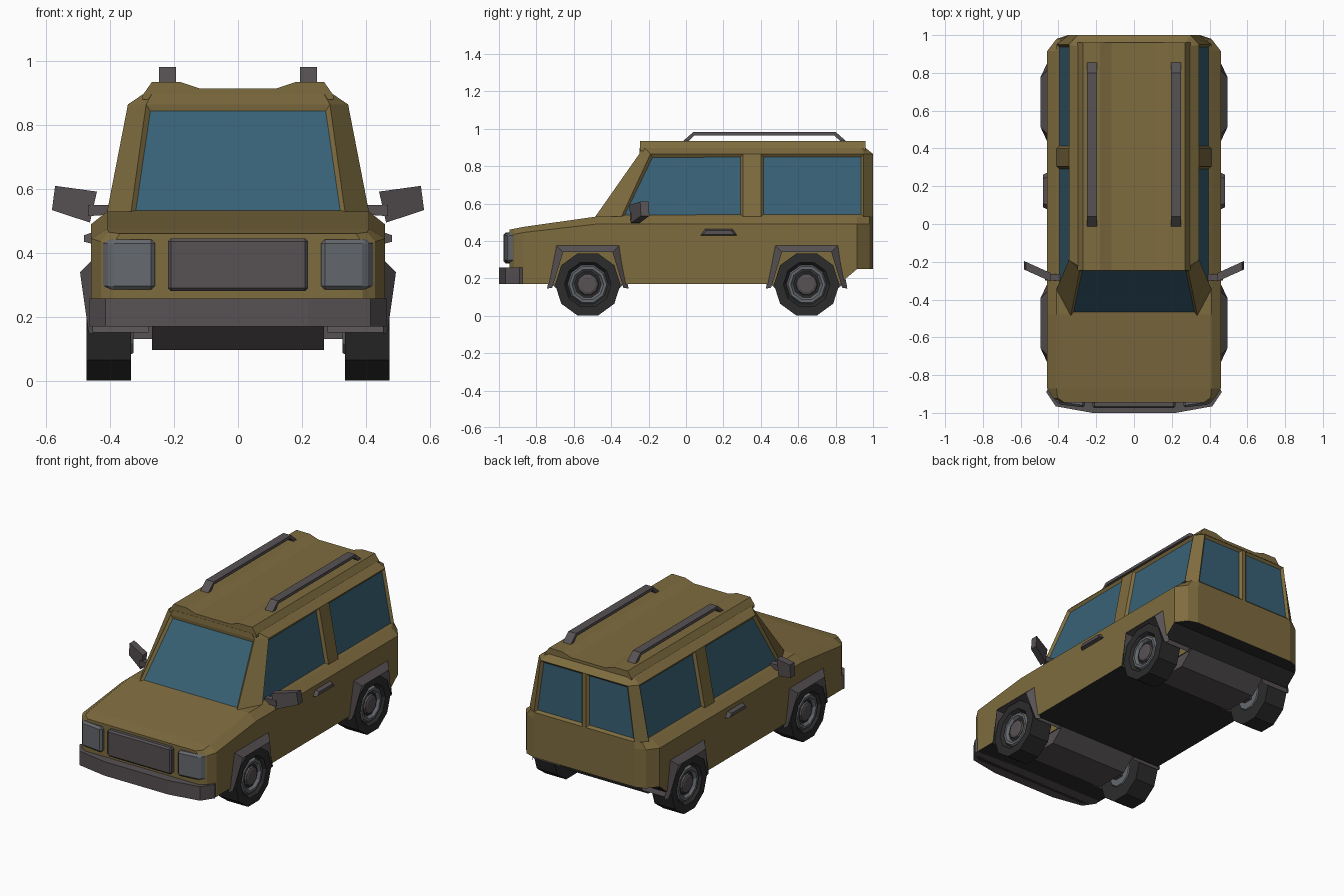
import bpy, bmesh, math

if "Cube" in bpy.data.objects:
    bpy.data.objects.remove(bpy.data.objects["Cube"])


def material(name, rgb):
    m = bpy.data.materials.new(name)
    m.diffuse_color = (*rgb, 1)
    m.use_nodes = True
    m.node_tree.nodes["Principled BSDF"].inputs["Base Color"].default_value = m.diffuse_color
    return m


PAINT = material("paint", (0.21, 0.15, 0.05))
GLASS = material("glass", (0.04, 0.12, 0.18))
TRIM = material("trim", (0.095, 0.082, 0.085))
BLACK = material("black", (0.025, 0.025, 0.025))
METAL = material("metal", (0.13, 0.14, 0.155))


def finish(name, bm, mats, mirror=False, bevel=0):
    bmesh.ops.recalc_face_normals(bm, faces=bm.faces)
    me = bpy.data.meshes.new(name)
    bm.to_mesh(me)
    bm.free()
    ob = bpy.data.objects.new(name, me)
    bpy.context.collection.objects.link(ob)
    for m in mats:
        me.materials.append(m)
    if bevel:
        b = ob.modifiers.new("bevel", 'BEVEL')
        b.width, b.segments = bevel, 1
    if mirror:
        ob.modifiers.new("mirror", 'MIRROR').use_mirror_merge = False
    return ob


def loft(rings, closed=True, caps=True):
    """Skin a list of equal-length point rings; returns bmesh and rows of faces."""
    bm = bmesh.new()
    vs = [[bm.verts.new(p) for p in r] for r in rings]
    n = len(rings[0])
    rows = []
    for a, b in zip(vs, vs[1:]):
        rows.append([bm.faces.new((a[i], a[(i + 1) % n], b[(i + 1) % n], b[i]))
                     for i in range(n if closed else n - 1)])
    if caps:
        bm.faces.new(vs[0])
        bm.faces.new(vs[-1])
    return bm, rows


def prism(name, pts, axis, lo, hi, mat, mirror=False, bevel=0):
    """Extrude a 2D outline along an axis."""
    put = {'x': lambda p, t: (t, p[0], p[1]),
           'y': lambda p, t: (p[0], t, p[1]),
           'z': lambda p, t: (p[0], p[1], t)}[axis]
    bm, _ = loft([[put(p, t) for p in pts] for t in (lo, hi)])
    return finish(name, bm, [mat], mirror, bevel)


def both(half):
    """Complete a half outline (x > 0) with its mirrored points."""
    return half + [(-p[0], *p[1:]) for p in reversed(half)]


# lower body: y, half width, bottom, shoulder height, top half width, top height
stations = [(-0.945, 0.39, 0.17, 0.43, 0.37, 0.46), (-0.92, 0.43, 0.17, 0.435, 0.405, 0.465),
            (-0.87, 0.46, 0.17, 0.445, 0.41, 0.475), (-0.48, 0.46, 0.17, 0.49, 0.41, 0.53),
            (0.82, 0.46, 0.17, 0.49, 0.41, 0.53), (0.915, 0.46, 0.25, 0.49, 0.41, 0.53),
            (0.98, 0.41, 0.25, 0.49, 0.385, 0.53), (1.0, 0.35, 0.25, 0.49, 0.34, 0.53)]
bm, _ = loft([both([(w, y, zb), (w, y, zs), (wt, y, zt)]) for y, w, zb, zs, wt, zt in stations])
bmesh.ops.recalc_face_normals(bm, faces=bm.faces)
for f in bm.faces:
    if f.normal.z < -0.5:
        f.material_index = 1
body = finish("lower_body", bm, [PAINT, BLACK])

# cabin: z, front half width, front y, side half width, pillar y, corner y, rear half width, rear y
levels = [(0.53, 0.335, -0.485, 0.41, -0.345, 0.95, 0.345, 1.0),
          (0.865, 0.288, -0.25, 0.345, -0.19, 0.95, 0.30, 1.0),
          (0.897, 0.27, -0.248, 0.298, -0.22, 0.94, 0.27, 0.96)]
bm, rows = loft([both([(xf, yf, z), (xs, ys, z), (xs, 0.305, z), (xs, 0.4, z), (xs, yc, z),
                       (xr, yr, z), (0.012, yr, z)])
                 for z, xf, yf, xs, ys, yc, xr, yr in levels])
bmesh.ops.recalc_face_normals(bm, faces=bm.faces)
for i in (1, 3, 5, 7, 9, 11, 13):
    f = rows[0][i]
    bmesh.ops.inset_individual(bm, faces=[f], thickness=0.02, depth=-0.014)
    f.material_index = 1
finish("cabin_with_windows", bm, [PAINT, GLASS])

# roof with raised shoulders, and the two rails
prism("roof", both([(0.30, 0.88), (0.298, 0.895), (0.27, 0.935), (0.18, 0.935), (0.12, 0.915)]),
      'y', -0.247, 0.96, PAINT)
prism("roof_rail", [(-0.02, 0.93), (0.04, 0.983), (0.8, 0.983), (0.86, 0.93),
                    (0.83, 0.93), (0.79, 0.965), (0.045, 0.965), (0.012, 0.93)],
      'x', 0.195, 0.248, TRIM, True)

# bumper, grille, headlights
prism("front_bumper", both([(0.45, -0.86), (0.465, -0.89), (0.415, -0.965), (0.22, -1.0)]),
      'z', 0.17, 0.257, TRIM)
prism("grille", [(-0.22, 0.28), (0.22, 0.28), (0.22, 0.445), (-0.22, 0.445)],
      'y', -0.975, -0.93, TRIM, False, 0.01)
prism("headlight", [(0.26, -0.9), (0.26, -0.972), (0.4, -0.955), (0.452, -0.885), (0.4, -0.86)],
      'z', 0.285, 0.442, METAL, True, 0.012)

# mirrors: angled housing on a short stem
def mirror_y(x, back):
    return -0.305 + 0.45 * (x - 0.44) + back


head = [(0.442, 0.592), (0.573, 0.61), (0.583, 0.534), (0.464, 0.495)]
bm, _ = loft([[(x, mirror_y(x, t), z) for x, z in head] for t in (0, 0.045)])
finish("side_mirror", bm, [TRIM], True)
prism("mirror_stem", [(0.39, 0.55), (0.47, 0.55), (0.47, 0.515), (0.4, 0.52)],
      'y', -0.30, -0.265, TRIM, True)

# door handles
bm, _ = loft([[(0.455, 0.075, 0.428), (0.455, 0.1, 0.465), (0.455, 0.25, 0.465), (0.455, 0.275, 0.428)],
              [(0.483, 0.09, 0.435), (0.483, 0.11, 0.455), (0.483, 0.24, 0.455), (0.483, 0.26, 0.435)]])
finish("door_handle", bm, [TRIM], True)


def lathe(name, profile, yc, mat):
    """Ten-sided turned part around a wheel axle, profile of (x, radius)."""
    angles = [math.radians(18 + 36 * i) - math.pi / 2 for i in range(10)]
    bm, _ = loft([[(x, yc + r * math.cos(a), 0.167 + r * math.sin(a)) for a in angles]
                  for x, r in profile])
    return finish(name, bm, [mat], True)


for side, yc in (("front", -0.525), ("rear", 0.645)):
    # wheel well cut into the body
    well = prism(side + "_well_cutter", [(yc - 0.21, 0.1), (yc - 0.145, 0.355),
                                         (yc + 0.145, 0.355), (yc + 0.21, 0.1)],
                 'x', 0.275, 0.6, PAINT, True)
    well.hide_render = True
    well.hide_viewport = False
    well.display_type = 'WIRE'
    cut = body.modifiers.new(side + "_well", 'BOOLEAN')
    cut.operation, cut.object, cut.solver = 'DIFFERENCE', well, 'EXACT'

    # flare: outer edge on the body, protruding lip, inner liner
    arch = [(-1, 0), (-1, 1), (1, 1), (1, 0)]
    outer = [(0.455, yc + s * (0.172 if t else 0.218), 0.38 if t else 0.145) for s, t in arch]
    lip = [(0.495 if t else 0.468, yc + s * (0.132 if t else 0.19), 0.34 if t else 0.15) for s, t in arch]
    liner = [(0.28, y, z) for _, y, z in lip]
    bm, _ = loft([outer, lip, liner], closed=False, caps=False)
    finish(side + "_fender_flare", bm, [TRIM], True)

    # wheels
    lathe(side + "_tire", [(0.335, 0.1), (0.335, 0.175), (0.475, 0.175), (0.475, 0.125), (0.452, 0.108)],
          yc, BLACK)
    lathe(side + "_rim", [(0.44, 0.116), (0.468, 0.1), (0.468, 0.085), (0.45, 0.07)], yc, METAL)
    lathe(side + "_hub_cap", [(0.44, 0.065), (0.462, 0.055), (0.467, 0.042)], yc, TRIM)
    lathe(side + "_inner_hub", [(0.328, 0.085), (0.345, 0.095)], yc, METAL)

    # axle housing and shaft
    prism(side + "_axle_housing", [(yc - 0.2, 0.175), (yc - 0.11, 0.095),
                                   (yc + 0.11, 0.095), (yc + 0.2, 0.175)],
          'x', -0.27, 0.27, TRIM)
    prism(side + "_axle_shaft", [(yc - 0.03, 0.13), (yc + 0.03, 0.13), (yc + 0.03, 0.19), (yc - 0.03, 0.19)],
          'x', -0.34, 0.34, TRIM)
